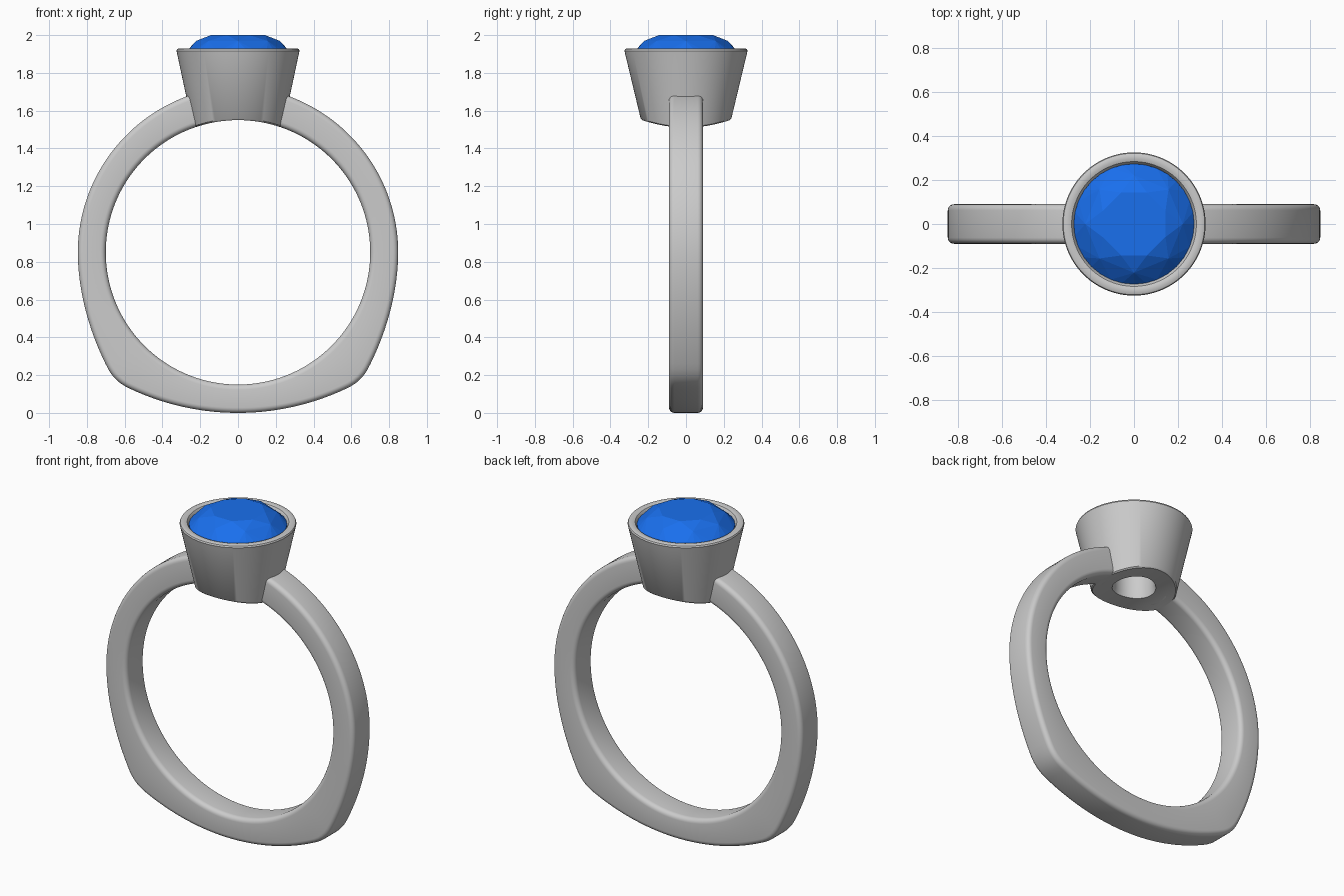
import bpy, bmesh
from math import sin, cos, pi, sqrt, radians

if "Cube" in bpy.data.objects:
    bpy.data.objects.remove(bpy.data.objects["Cube"])

CZ, RI, HALF_W = 0.85, 0.70, 0.09      # finger hole centre and radius, band half width


def finish(name, bm, smooth=None):
    bmesh.ops.recalc_face_normals(bm, faces=bm.faces[:])
    me = bpy.data.meshes.new(name)
    bm.to_mesh(me)
    bm.free()
    ob = bpy.data.objects.new(name, me)
    bpy.context.collection.objects.link(ob)
    if smooth:
        bpy.ops.object.select_all(action='DESELECT')
        ob.select_set(True)
        bpy.context.view_layer.objects.active = ob
        bpy.ops.object.shade_smooth_by_angle(angle=radians(smooth))
    return ob


def skin(bm, rows, closed):
    # join consecutive closed loops of vertices with quads
    n = len(rows[0])
    for i in range(len(rows) if closed else len(rows) - 1):
        a, b = rows[i], rows[(i + 1) % len(rows)]
        for j in range(n):
            k = (j + 1) % n
            bm.faces.new((a[j], a[k], b[k], b[j]))


# band: rounded section swept round the finger hole, with a squared-off foot
def outer_radius(deg):
    c = cos(radians(deg))
    foot = -0.49 * c + sqrt(0.2401 * c * c + 1.5555)
    if deg < 90:
        side = 0.848 + 0.099 * ((90 - deg) / 47) ** 2.3
    else:
        side = 0.848 + 0.022 * ((deg - 90) / 73) ** 2
    k = 0.04
    h = max(k - abs(foot - side), 0) / k
    return min(foot, side) - h * h * k / 4


def section(ro):
    rc, steps, pts = 0.028, 5, []
    corners = [(1, ro, -1, 0), (-1, ro, -1, 90), (-1, RI, 1, 180), (1, RI, 1, 270)]
    for sy, r0, sr, start in corners:
        for i in range(steps + 1):
            a = radians(start + 90 * i / steps)
            pts.append((sy * (HALF_W - rc) + rc * cos(a), r0 + sr * rc + rc * sin(a)))
    return pts


bm = bmesh.new()
rows = []
STEPS, END = 166, 166
for i in range(STEPS + 1):
    deg = -END + 2 * END * i / STEPS
    a = radians(deg)
    rows.append([bm.verts.new((r * sin(a), y, CZ - r * cos(a)))
                 for y, r in section(outer_radius(abs(deg)))])
skin(bm, rows, False)
bm.faces.new(rows[0])
bm.faces.new(rows[-1])
finish("band", bm, 50)

# bezel: tapered cup with a through hole, its underside following the finger hole
profile = [(0.115, 1.75), (0.268, 1.885), (0.276, 1.915), (0.284, 1.926), (0.296, 1.93),
           (0.312, 1.93), (0.322, 1.926), (0.326, 1.917), (0.322, 1.90),
           (0.24, None), (0.232, None), (0.19, None), (0.15, None), (0.122, None),
           (0.115, 1.575)]
bm = bmesh.new()
rows = []
SEG = 96
for r, z in profile:
    row = []
    for j in range(SEG):
        a = 2 * pi * j / SEG
        x, y = r * cos(a), r * sin(a)
        zz = z if z else CZ + sqrt(RI * RI - x * x)
        if r == 0.24:
            zz += 0.008
        row.append(bm.verts.new((x, y, zz)))
    rows.append(row)
skin(bm, rows, True)
finish("bezel", bm, 35)

# gem: round brilliant cut as the hull of a few vertex rings
bm = bmesh.new()
rings = [(8, 0.155, 2.0, 0), (8, 0.222, 1.969, 0.5), (32, 0.274, 1.912, 0),
         (32, 0.274, 1.9, 0), (8, 0.07, 1.73, 0.5)]
for n, r, z, off in rings:
    for j in range(n):
        a = 2 * pi * (j + off) / n + pi / 8
        bm.verts.new((r * cos(a), r * sin(a), z))
bm.verts.new((0, 0, 1.68))
bmesh.ops.convex_hull(bm, input=bm.verts[:])
bmesh.ops.dissolve_limit(bm, angle_limit=radians(1), verts=bm.verts[:], edges=bm.edges[:])
gem = finish("gem", bm)
blue = bpy.data.materials.new("gem_blue")
blue.diffuse_color = (0.01, 0.16, 0.85, 1)
blue.use_nodes = True
blue.node_tree.nodes["Principled BSDF"].inputs["Base Color"].default_value = blue.diffuse_color
gem.data.materials.append(blue)
